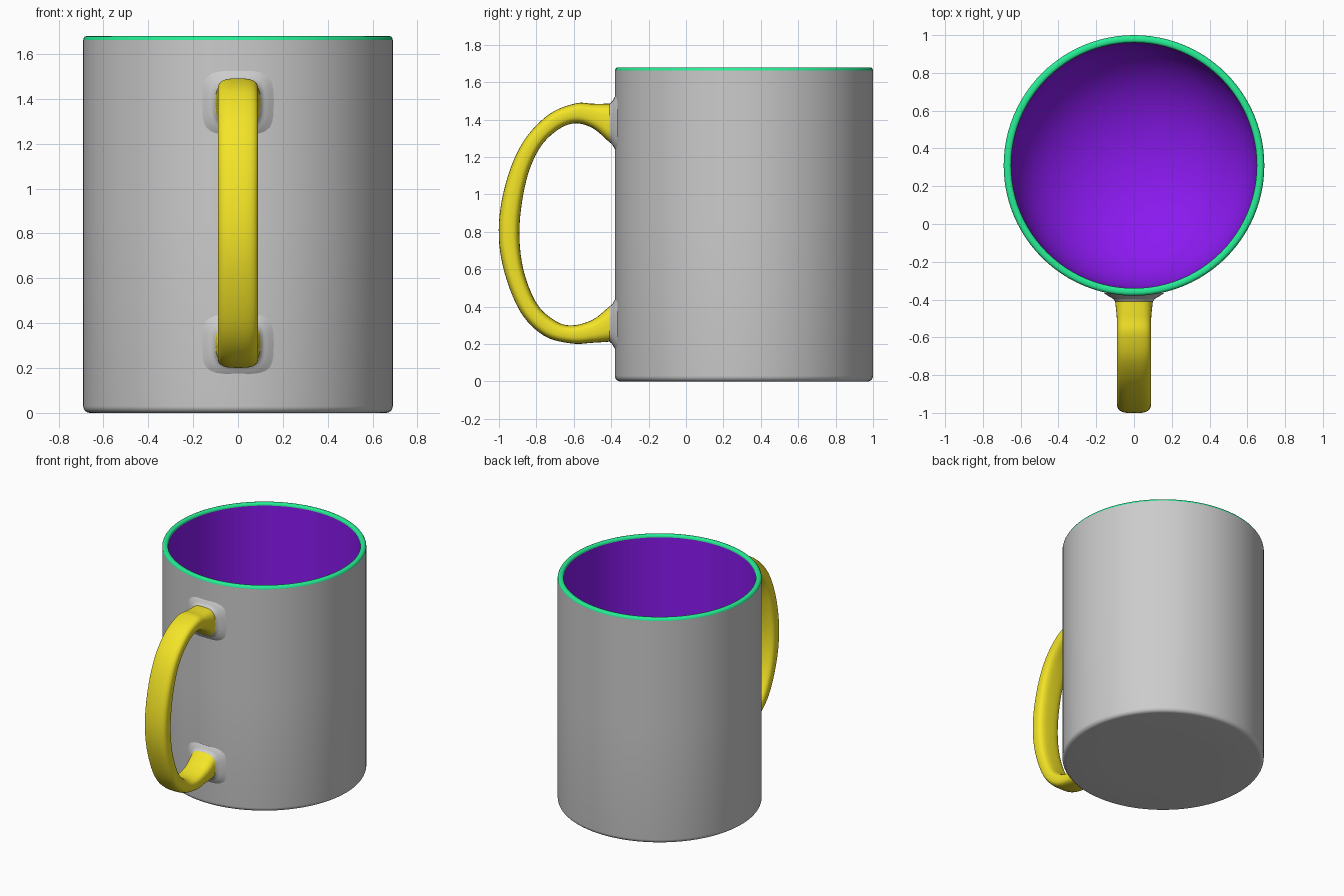
import bpy, bmesh, math
from mathutils import Vector

if "Cube" in bpy.data.objects:
    bpy.data.objects.remove(bpy.data.objects["Cube"])

CY = 0.31          # mug axis position in y
SEG = 96


def material(name, rgb):
    m = bpy.data.materials.new(name)
    m.diffuse_color = (*rgb, 1)
    m.use_nodes = True
    m.node_tree.nodes["Principled BSDF"].inputs["Base Color"].default_value = m.diffuse_color
    return m


def finish(bm, name, mat=None):
    me = bpy.data.meshes.new(name)
    bm.to_mesh(me)
    bm.free()
    ob = bpy.data.objects.new(name, me)
    bpy.context.collection.objects.link(ob)
    if mat:
        me.materials.append(mat)
    bpy.ops.object.select_all(action='DESELECT')
    bpy.context.view_layer.objects.active = ob
    ob.select_set(True)
    bpy.ops.object.shade_smooth_by_angle(angle=math.radians(40))
    return ob


def lathe(name, profile, mat=None):
    """Revolve (radius, z) points about the mug axis."""
    bm = bmesh.new()
    rings = []
    for r, z in profile:
        n = 1 if r == 0 else SEG
        rings.append([bm.verts.new((r * math.cos(2 * math.pi * k / SEG),
                                    CY + r * math.sin(2 * math.pi * k / SEG), z))
                      for k in range(n)])
    for a, b in zip(rings, rings[1:]):
        for k in range(SEG):
            quad = [a[k % len(a)], a[(k + 1) % len(a)], b[(k + 1) % len(b)], b[k % len(b)]]
            bm.faces.new(list(dict.fromkeys(quad)))
    return finish(bm, name, mat)


def loft(name, stations, mat=None, steps=6, n=32):
    """Stations: outer y, outer z, inner y, inner z, half width; smoothly joined."""
    s = [Vector(p) for p in stations]
    s = [2 * s[0] - s[1]] + s + [2 * s[-1] - s[-2]]
    path = []
    for i in range(1, len(s) - 2):
        p0, p1, p2, p3 = s[i - 1:i + 3]
        for j in range(steps):
            t = j / steps
            path.append(0.5 * (2 * p1 + (p2 - p0) * t + (2 * p0 - 5 * p1 + 4 * p2 - p3) * t ** 2
                               + (3 * p1 - p0 - 3 * p2 + p3) * t ** 3))
    path.append(s[-2])
    bm = bmesh.new()
    rings = []
    for oy, oz, iy, iz, w in path:
        ring = []
        for k in range(n):
            a = 2 * math.pi * k / n
            c, d = math.cos(a), math.sin(a)
            u = math.copysign(abs(c) ** 0.65, c)      # rounded-box section
            v = math.copysign(abs(d) ** 0.65, d)
            ring.append(bm.verts.new((w * u, (oy + iy) / 2 + v * (oy - iy) / 2,
                                      (oz + iz) / 2 + v * (oz - iz) / 2)))
        rings.append(ring)
    for a, b in zip(rings, rings[1:]):
        for k in range(n):
            bm.faces.new((a[k], a[(k + 1) % n], b[(k + 1) % n], b[k]))
    bm.faces.new(rings[0])
    bm.faces.new(rings[-1])
    bmesh.ops.recalc_face_normals(bm, faces=bm.faces)
    return finish(bm, name, mat)


green = material("rim_green", (0.02, 0.85, 0.30))
purple = material("inside_purple", (0.26, 0.01, 0.88))
yellow = material("handle_yellow", (0.90, 0.78, 0.02))

# Outer wall with rounded foot
foot = [(0.66 + 0.03 * math.sin(a), 0.03 - 0.03 * math.cos(a))
        for a in (i * math.pi / 12 for i in range(7))]
lathe("mug_body", [(0, 0), (0.35, 0)] + foot + [(0.69, 0.85), (0.69, 1.662)])

# Rounded lip
lathe("mug_rim", [(0.69, 1.662), (0.688, 1.670), (0.683, 1.677), (0.675, 1.68),
                  (0.662, 1.68), (0.655, 1.677), (0.651, 1.670), (0.65, 1.662)], green)

# Inside wall and rounded bowl floor
bowl = [(0.65 * math.cos(a), 0.56 - 0.50 * math.sin(a))
        for a in (i * math.pi / 32 for i in range(16))]
lathe("mug_inside", [(0.65, 1.662), (0.65, 1.1)] + bowl + [(0, 0.06)], purple)

# Handle loop
loft("handle", [
    (-0.41, 1.485, -0.41, 1.28, 0.100), (-0.50, 1.485, -0.50, 1.355, 0.091),
    (-0.59, 1.487, -0.60, 1.38, 0.09), (-0.73, 1.43, -0.70, 1.335, 0.09),
    (-0.865, 1.29, -0.79, 1.235, 0.09), (-0.955, 1.09, -0.855, 1.07, 0.09),
    (-1.0, 0.85, -0.89, 0.83, 0.09), (-0.98, 0.62, -0.872, 0.61, 0.09),
    (-0.89, 0.38, -0.80, 0.42, 0.09), (-0.76, 0.245, -0.70, 0.325, 0.09),
    (-0.61, 0.203, -0.61, 0.30, 0.09), (-0.50, 0.207, -0.50, 0.33, 0.091),
    (-0.41, 0.213, -0.41, 0.40, 0.100)], yellow)

# Flared joints where the handle meets the wall
for name, zo, zi in (("upper_joint", 1.485, 1.28), ("lower_joint", 0.213, 0.40)):
    up = 1 if zo > zi else -1
    loft(name, [(y, zo + up * g, y, zi - up * g, 0.10 + g) for y, g in
                ((-0.41, 0), (-0.395, 0.013), (-0.382, 0.035), (-0.365, 0.06))])
